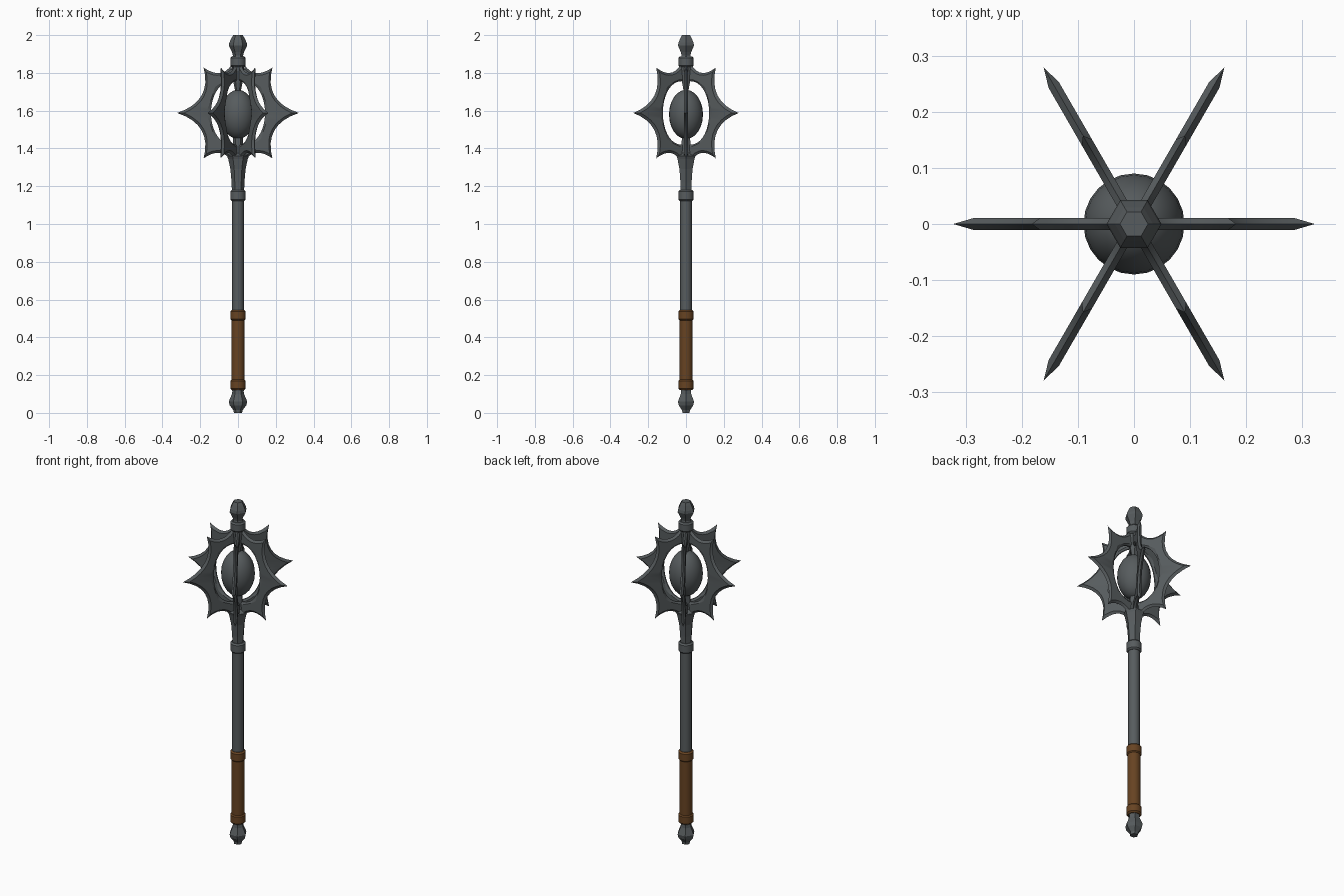
import bpy, bmesh, math
from mathutils import Matrix

if "Cube" in bpy.data.objects:
    bpy.data.objects.remove(bpy.data.objects["Cube"])

def material(name, rgb):
    m = bpy.data.materials.new(name)
    m.diffuse_color = (*rgb, 1)
    m.use_nodes = True
    m.node_tree.nodes["Principled BSDF"].inputs["Base Color"].default_value = m.diffuse_color
    return m

STEEL = material("dark steel", (0.095, 0.107, 0.112))
LEATHER = material("brown leather", (0.135, 0.056, 0.016))

def finish(bm, name, mat, angle=None):
    bmesh.ops.recalc_face_normals(bm, faces=bm.faces)
    me = bpy.data.meshes.new(name)
    bm.to_mesh(me)
    bm.free()
    me.materials.append(mat)
    ob = bpy.data.objects.new(name, me)
    bpy.context.collection.objects.link(ob)
    if angle:
        bpy.ops.object.select_all(action='DESELECT')
        ob.select_set(True)
        bpy.context.view_layer.objects.active = ob
        bpy.ops.object.shade_smooth_by_angle(angle=math.radians(angle))
    return ob

def lathe(name, profile, sides, mat, angle=None):
    """Closed turned part from (radius, z) points."""
    bm = bmesh.new()
    rings = [[bm.verts.new((r * math.cos(2 * math.pi * i / sides),
                            r * math.sin(2 * math.pi * i / sides), z))
              for i in range(sides)] for r, z in profile]
    for a, b in zip(rings, rings[1:]):
        for i in range(sides):
            j = (i + 1) % sides
            bm.faces.new((a[i], a[j], b[j], b[i]))
    bm.faces.new(rings[0][::-1])
    bm.faces.new(rings[-1])
    return finish(bm, name, mat, angle)

def collar(name, z0, z1, r, mat):
    c = 0.008
    lathe(name, [(r - c, z0), (r, z0 + c), (r, z1 - c), (r - c, z1)], 16, mat, 30)

# Handle: pommel, grip, shaft and collars
lathe("pommel", [(.022, 0), (.024, .014), (.044, .04), (.049, .06),
                 (.032, .1), (.03, .115), (.034, .13)], 6, STEEL)
lathe("grip", [(.035, .14), (.035, .53)], 16, LEATHER, 30)
collar("grip_lower_ring", .122, .178, .041, LEATHER)
collar("grip_upper_ring", .488, .545, .041, LEATHER)
lathe("shaft", [(.031, .5), (.031, 1.16)], 16, STEEL, 30)
collar("shaft_collar", 1.122, 1.18, .041, STEEL)

# Head: flared socket, core, spindle ends, top collar and finial
lathe("flared_socket", [(.032, 1.16), (.034, 1.22), (.04, 1.29),
                        (.052, 1.345), (.058, 1.36), (.03, 1.375), (.025, 1.46)], 6, STEEL)
core = [(max(.005, .09 * math.sin(math.pi * k / 12)),
         1.58 - .13 * math.cos(math.pi * k / 12)) for k in range(13)]
lathe("core", core, 24, STEEL, 40)
lathe("upper_spindle", [(.012, 1.69), (.024, 1.75), (.034, 1.84)], 6, STEEL)
collar("top_collar", 1.832, 1.886, .041, STEEL)
lathe("finial", [(.034, 1.87), (.027, 1.893), (.032, 1.91), (.049, 1.945),
                 (.046, 1.96), (.034, 1.985), (.025, 2.0)], 6, STEEL)

# Spiked flanges: outer scalloped edge and inner crescent edge
def arc(a, c, b, n=8):
    """Quadratic curve, without its last point."""
    return [tuple((1 - t) ** 2 * a[k] + 2 * t * (1 - t) * c[k] + t * t * b[k] for k in (0, 1))
            for t in (i / n for i in range(n))]

outer = (arc((.035, 1.84), (.09, 1.765), (.182, 1.828))
         + arc((.182, 1.828), (.135, 1.65), (.322, 1.588))
         + arc((.322, 1.588), (.135, 1.526), (.182, 1.348))
         + arc((.182, 1.348), (.09, 1.411), (.035, 1.336)) + [(.035, 1.336)])
n = len(outer) - 1
inner = [(.025 + .118 * math.sin(math.pi * i / n) ** .9 if 0 < i < n else .025,
          1.588 + .168 * math.cos(math.pi * i / n)) for i in range(n + 1)]

def flange(name, angle):
    bm = bmesh.new()
    def row(t, y):
        return [bm.verts.new((o[0] + (p[0] - o[0]) * t, y, o[1] + (p[1] - o[1]) * t))
                for o, p in zip(outer, inner)]
    h = .0105
    rows = [row(0, 0), row(.2, h), row(.85, h), row(1, .003),
            row(1, -.003), row(.85, -h), row(.2, -h)]
    for k, a in enumerate(rows):
        b = rows[(k + 1) % len(rows)]
        for i in range(n):
            bm.faces.new((a[i], a[i + 1], b[i + 1], b[i]))
    bm.faces.new([r[0] for r in rows])
    bm.faces.new([r[-1] for r in rows])
    bmesh.ops.transform(bm, matrix=Matrix.Rotation(angle, 4, 'Z'), verts=bm.verts)
    finish(bm, name, STEEL, 20)

for i in range(6):
    flange(f"flange_{i + 1}", i * math.pi / 3)
